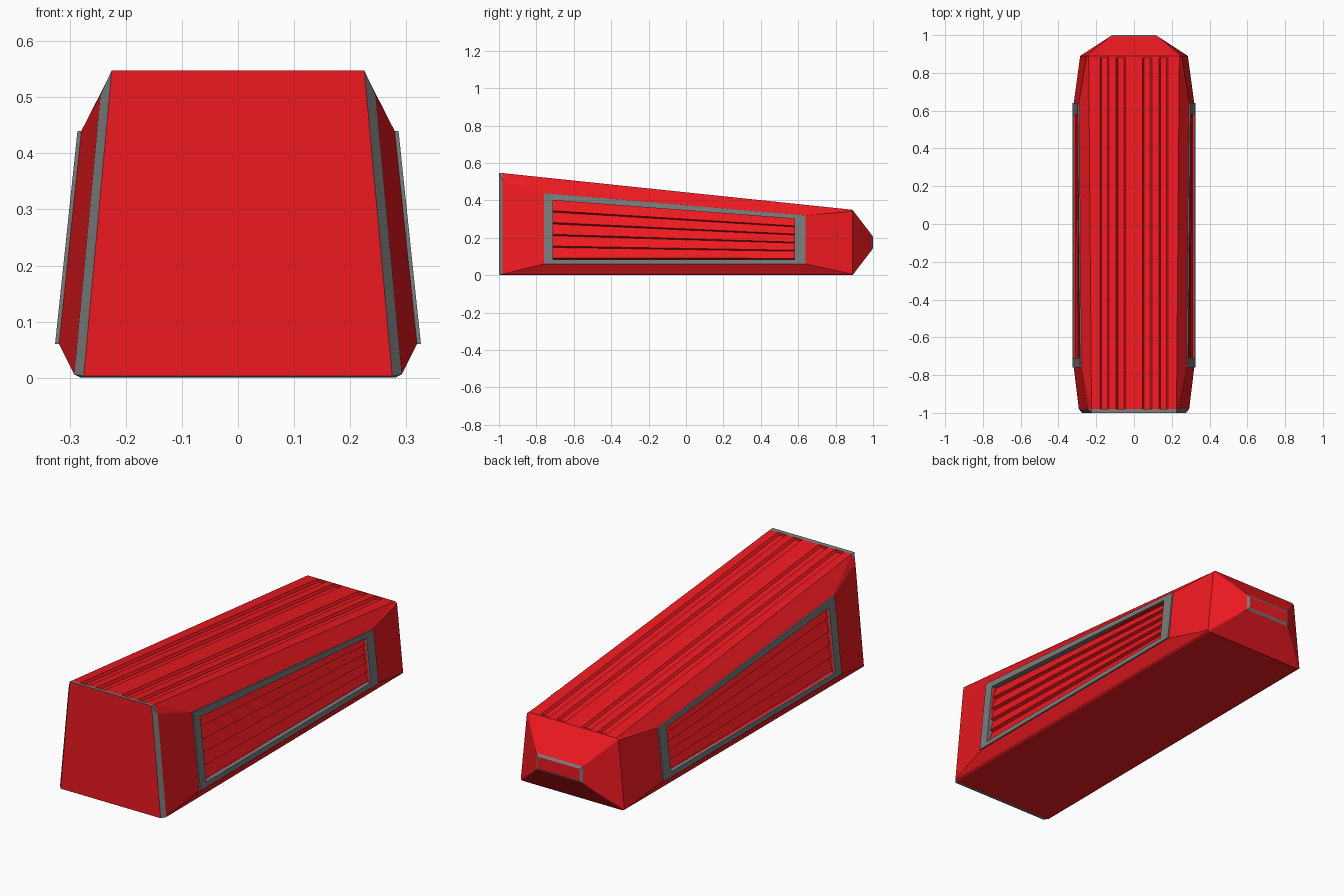
import bpy, bmesh

if "Cube" in bpy.data.objects:
    bpy.data.objects.remove(bpy.data.objects["Cube"])


def material(name, rgb):
    m = bpy.data.materials.new(name)
    m.diffuse_color = (*rgb, 1)
    m.use_nodes = True
    m.node_tree.nodes["Principled BSDF"].inputs["Base Color"].default_value = m.diffuse_color
    return m


RED = material("red", (0.85, 0.01, 0.015))
GREY = material("grey", (0.2, 0.2, 0.2))


def make(name, bm, mats):
    bmesh.ops.remove_doubles(bm, verts=bm.verts, dist=1e-5)
    bmesh.ops.recalc_face_normals(bm, faces=bm.faces)
    me = bpy.data.meshes.new(name)
    bm.to_mesh(me)
    bm.free()
    for m in mats:
        me.materials.append(m)
    ob = bpy.data.objects.new(name, me)
    bpy.context.collection.objects.link(ob)
    return ob


def face(bm, pts, mat=0):
    f = bm.faces.new([bm.verts.new(p) for p in pts])
    f.material_index = mat


def on_side(y, z, depth):
    """Point on the leaning side panel, sunk by depth."""
    return (0.319 - 0.105 * (z - 0.06) - depth, y, z)


OUTER = [(-0.76, 0.06), (0.64, 0.06), (0.64, 0.32), (-0.76, 0.44)]
INNER = [(-0.71, 0.085), (0.58, 0.085), (0.58, 0.302), (-0.71, 0.40)]

# Body cross-sections, right half only, listed bottom to top
P = {}
sections = {
    "F": (-1.0, [(0.275, 0.003), (0.225, 0.548)]),
    "A": (-0.98, [(0.28, 0), (0.292, 0.006), (0.245, 0.505), (0.225, 0.546)]),
    "B": (0.89, [(0.275, 0), (0.285, 0.006), (0.251, 0.342), (0.24, 0.35)]),
    "R": (0.992, [(0.128, 0.133), (0.128, 0.217)]),
    "T": (1.0, [(0.116, 0.145), (0.116, 0.205)]),
}
for key, (y, pts) in sections.items():
    for i, (x, z) in enumerate(pts):
        P[f"{key}{i}"] = (x, y, z)
for i in range(4):
    P[f"O{i}"] = on_side(*OUTER[i], 0)
    P[f"I{i}"] = on_side(*INNER[i], 0)
    P[f"W{i}"] = on_side(*INNER[i], 0.03)

RED_SIDE = ["A0 A1 B1 B0", "A1 B1 O1 O0", "A1 A2 O3 O0", "A2 A3 O3",
            "A3 B3 O2 O3", "B1 B2 O2 O1", "B2 B3 O2",
            "B1 B2 R1 R0", "B0 B1 R0", "B2 B3 R1", "W0 W1 W2 W3"]
RED_SIDE += [f"{a}{i} {a}{(i + 1) % 4} {b}{(i + 1) % 4} {b}{i}"
             for a, b in ("OI", "IW") for i in range(4)]
GREY_SIDE = ["F0 A0 A1", "F0 A1 A2 F1", "F1 A2 A3", "R0 R1 T1 T0"]
# Faces spanning the middle: point pair -> mirrored pair
RED_MID = ["F0 F1", "A0 B0", "A3 B3", "B3 R1", "B0 R0", "T0 T1"]
GREY_MID = ["F0 A0", "F1 A3", "R0 T0", "R1 T1"]


def flip(p):
    return (-p[0], p[1], p[2])


bm = bmesh.new()
for mat, side, mid in ((0, RED_SIDE, RED_MID), (1, GREY_SIDE, GREY_MID)):
    for names in side:
        pts = [P[n] for n in names.split()]
        face(bm, pts, mat)
        face(bm, [flip(p) for p in pts], mat)
    for names in mid:
        a, b = (P[n] for n in names.split())
        face(bm, [a, b, flip(b), flip(a)], mat)
body = make("body", bm, [RED, GREY])

# Four shallow grooves along the top
bm = bmesh.new()
for cx in (-0.157, -0.07, 0.07, 0.157):
    ends = []
    for y in (-0.979, 0.88):
        z = 0.546 - (0.546 - 0.35) * (y + 0.98) / 1.87
        ends.append([(cx + dx, y, z + dz) for dx, dz in
                     ((-0.016, -0.012), (0.016, -0.012), (0.032, 0.012), (-0.032, 0.012))])
    a, b = ends
    face(bm, a)
    face(bm, b)
    for i in range(4):
        j = (i + 1) % 4
        face(bm, [a[i], a[j], b[j], b[i]])
cutter = make("groove_cutter", bm, [RED])
cutter.hide_render = True
mod = body.modifiers.new("grooves", "BOOLEAN")
mod.operation = "DIFFERENCE"
mod.solver = "EXACT"
mod.object = cutter
bpy.context.view_layer.objects.active = body
bpy.ops.object.modifier_apply(modifier=mod.name)
bpy.data.objects.remove(cutter)

for label, s in (("right", 1), ("left", -1)):
    def q(y, z, d):
        x, y, z = on_side(y, z, d)
        return (s * x, y, z)

    # Raised grey frame with a wall running down into the recess
    bm = bmesh.new()
    loops = [[q(*c, d) for c in ring] for ring, d in
             ((OUTER, 0.001), (OUTER, -0.007), (INNER, -0.007), (INNER, 0.029))]
    for k in range(4):
        a, b = loops[k], loops[(k + 1) % 4]
        for i in range(4):
            j = (i + 1) % 4
            face(bm, [a[i], a[j], b[j], b[i]])
    make(f"{label}_frame", bm, [GREY])

    # Five louvre slats that fan out towards the front
    bm = bmesh.new()
    profile = []
    for i in range(5):
        profile += [(i / 5, 0.022), (i / 5 + 0.025, 0.007)]
    profile.append((1, 0.022))
    rows = [(q(-0.71, 0.085 + 0.315 * t, d), q(0.58, 0.085 + 0.217 * t, d))
            for t, d in profile]
    for (a, b), (c, d) in zip(rows, rows[1:]):
        face(bm, [a, b, d, c] if s > 0 else [a, c, d, b])
    make(f"{label}_louvres", bm, [RED])
